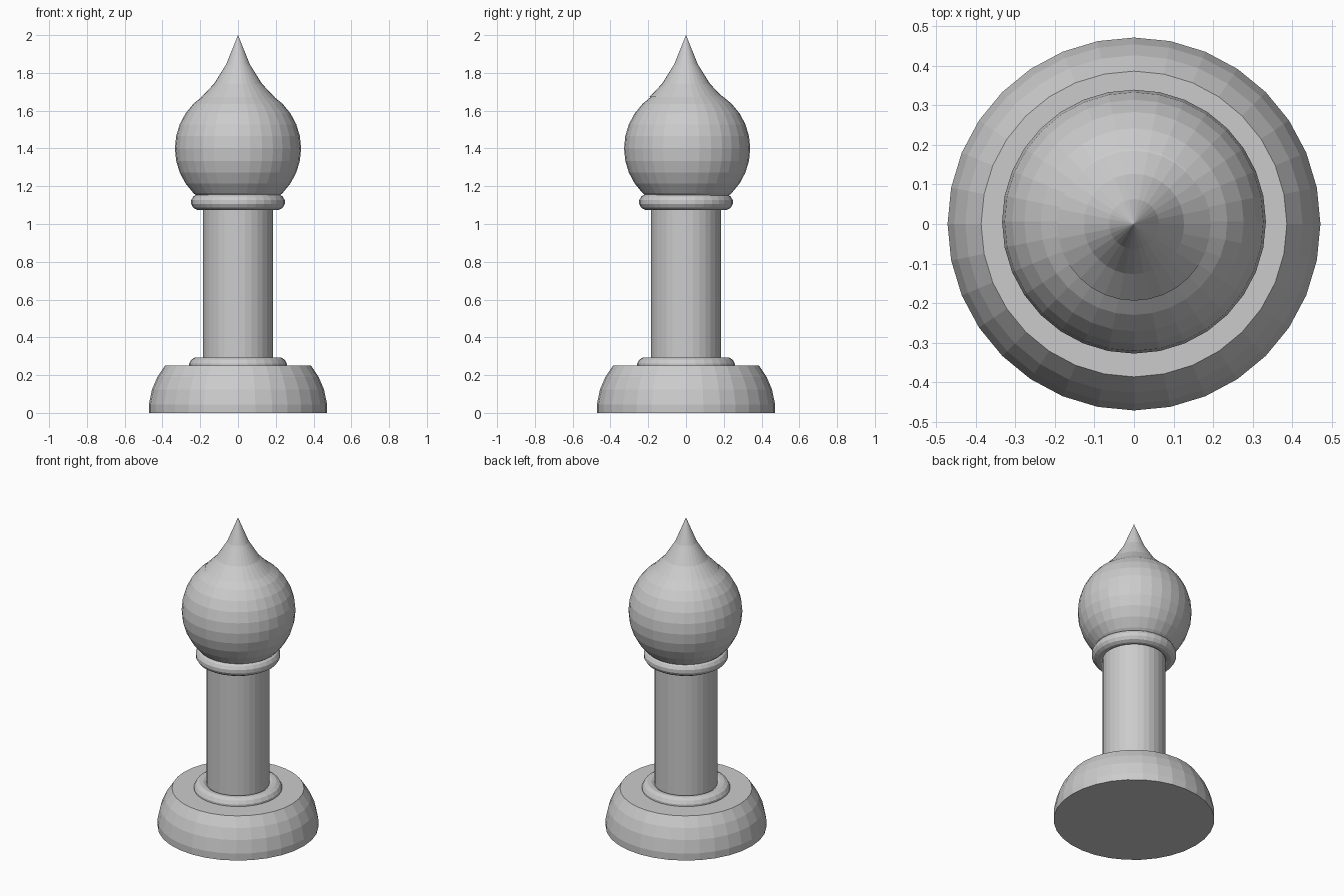
import bpy, bmesh
from math import sin, cos, pi

if "Cube" in bpy.data.objects:
    bpy.data.objects.remove(bpy.data.objects["Cube"])

SIDES = 32


def finish(name, bm):
    bmesh.ops.remove_doubles(bm, verts=bm.verts, dist=1e-5)
    bmesh.ops.recalc_face_normals(bm, faces=bm.faces)
    mesh = bpy.data.meshes.new(name)
    bm.to_mesh(mesh)
    bm.free()
    ob = bpy.data.objects.new(name, mesh)
    bpy.context.collection.objects.link(ob)
    return ob


def lathe(name, profile, y=0.0, closed=False):
    """Revolve (radius, z) points around a vertical axis."""
    bm = bmesh.new()
    verts = [bm.verts.new((r, 0, z)) for r, z in profile]
    pairs = list(zip(verts, verts[1:]))
    if closed:
        pairs.append((verts[-1], verts[0]))
    edges = [bm.edges.new(p) for p in pairs]
    bmesh.ops.spin(bm, geom=verts + edges, cent=(0, 0, 0), axis=(0, 0, 1),
                   angle=2 * pi, steps=SIDES)
    ob = finish(name, bm)
    ob.location.y = y
    return ob


def ring(name, major, minor, z, n=12):
    pts = [(major + minor * cos((i + .5) * 2 * pi / n),
            z + minor * sin((i + .5) * 2 * pi / n)) for i in range(n)]
    return lathe(name, pts, closed=True)


# Rounded foot with a flat top
lathe("base", [(0, 0), (0.471, 0), (0.472, 0.045), (0.455, 0.125),
               (0.427, 0.19), (0.387, 0.25), (0, 0.25)])

# Column and its two mouldings
lathe("column", [(0, 0.24), (0.184, 0.24), (0.184, 1.14), (0, 1.14)])
ring("lower_ring", 0.214, 0.046, 0.25)
ring("upper_ring", 0.207, 0.042, 1.116)

# Ball
lathe("ball", [(0.334 * sin(i * pi / 16), 1.40 - 0.334 * cos(i * pi / 16))
               for i in range(17)], y=0.006)

# Concave pointed tip
lathe("tip", [(0, 1.672), (0.194, 1.672), (0.127, 1.742), (0.063, 1.845),
              (0, 2.0)])
